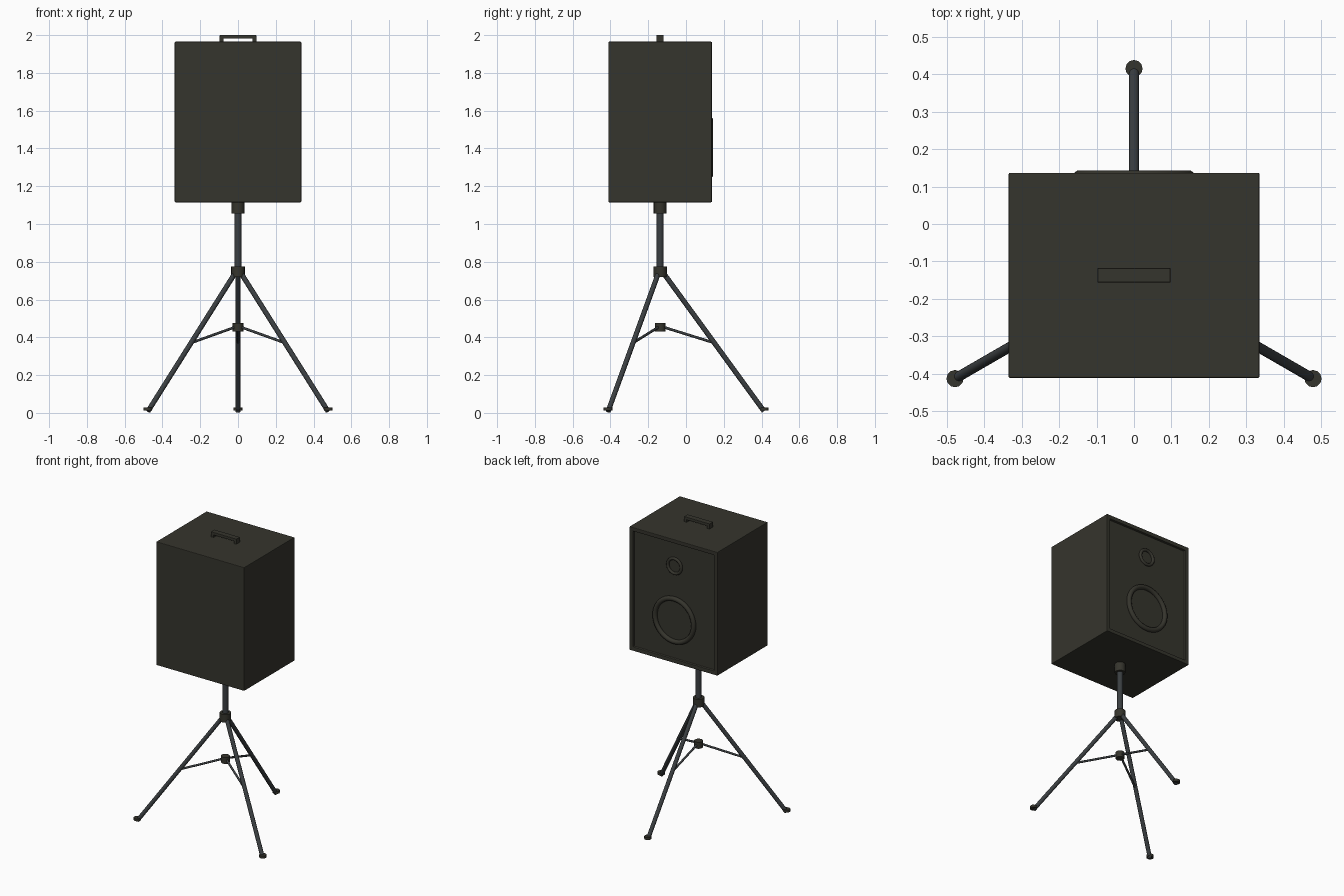
import bpy, bmesh, math
from mathutils import Vector

if "Cube" in bpy.data.objects:
    bpy.data.objects.remove(bpy.data.objects["Cube"])

CY = -0.137          # y of the stand axis
BACK = 0.137         # y of the baffle face


def material(name, rgb):
    m = bpy.data.materials.new(name)
    m.diffuse_color = (*rgb, 1)
    m.use_nodes = True
    m.node_tree.nodes["Principled BSDF"].inputs["Base Color"].default_value = m.diffuse_color
    return m


BLACK = material("warm_black", (0.036, 0.035, 0.026))
METAL = material("dark_metal", (0.043, 0.049, 0.053))


def finish(name, mat, smooth=False):
    o = bpy.context.object
    o.name = name
    o.data.materials.append(mat)
    if smooth:
        bpy.ops.object.shade_smooth_by_angle(angle=math.radians(40))
    return o


def box(name, lo, hi, mat, bevel=0.0):
    lo, hi = Vector(lo), Vector(hi)
    bpy.ops.mesh.primitive_cube_add(size=1, location=(lo + hi) / 2)
    o = bpy.context.object
    for v in o.data.vertices:
        v.co = v.co * (hi - lo)
    if bevel:
        b = o.modifiers.new("bevel", 'BEVEL')
        b.width, b.segments = bevel, 2
    return finish(name, mat)


def rod(name, a, b, r, mat, sides=16):
    a, b = Vector(a), Vector(b)
    d = b - a
    bpy.ops.mesh.primitive_cylinder_add(vertices=sides, radius=r, depth=d.length,
                                        location=(a + b) / 2,
                                        rotation=d.to_track_quat('Z', 'Y').to_euler())
    return finish(name, mat, True)


# Cabinet with a recessed baffle on the +y side
cabinet = box("cabinet", (-0.335, -0.411, 1.115), (0.335, BACK, 1.965), BLACK, 0.004)
bm = bmesh.new()
bm.from_mesh(cabinet.data)
bm.faces.ensure_lookup_table()
face = max(bm.faces, key=lambda f: f.normal.y)
bmesh.ops.inset_region(bm, faces=[face], thickness=0.038)
for v in face.verts:
    v.co.y -= 0.001
bmesh.ops.inset_region(bm, faces=[face], thickness=0.0005)
for v in face.verts:
    v.co.y -= 0.015
bm.to_mesh(cabinet.data)
bm.free()

# Driver rings
for name, z, R, r in (("woofer_ring", 1.405, 0.147, 0.016), ("tweeter_ring", 1.777, 0.051, 0.010)):
    bpy.ops.mesh.primitive_torus_add(major_radius=R, minor_radius=r, major_segments=40, minor_segments=10,
                                     location=(0, BACK + (0.006 if R > 0.1 else -0.002) - r, z),
                                     rotation=(math.pi / 2, 0, 0))
    finish(name, BLACK, True)

# Carry handle
box("handle_bar", (-0.097, CY - 0.019, 1.981), (0.097, CY + 0.019, 2.0), BLACK, 0.002)
for s in (-1, 1):
    box("handle_post", (s * 0.087 - 0.01, CY - 0.019, 1.96), (s * 0.087 + 0.01, CY + 0.019, 1.99), BLACK)

# Pole and collars
rod("pole", (0, CY, 0.74), (0, CY, 1.11), 0.019, METAL)
rod("top_socket", (0, CY, 1.055), (0, CY, 1.118), 0.034, BLACK)
rod("leg_hub", (0, CY, 0.72), (0, CY, 0.775), 0.036, BLACK)
rod("brace_hub", (0, CY, 0.432), (0, CY, 0.476), 0.028, BLACK)

# Three legs with feet and braces
for i in range(3):
    a = math.radians(90 + 120 * i)

    def at(r, z):
        return (r * math.cos(a), CY + r * math.sin(a), z)

    rod("leg", at(0.018, 0.74), at(0.55, 0.009), 0.0135, METAL)
    rod("foot", at(0.552, 0.012), at(0.552, 0.029), 0.023, BLACK, 12)
    rod("brace", at(0.015, 0.455), at(0.282, 0.372), 0.007, METAL, 10)
